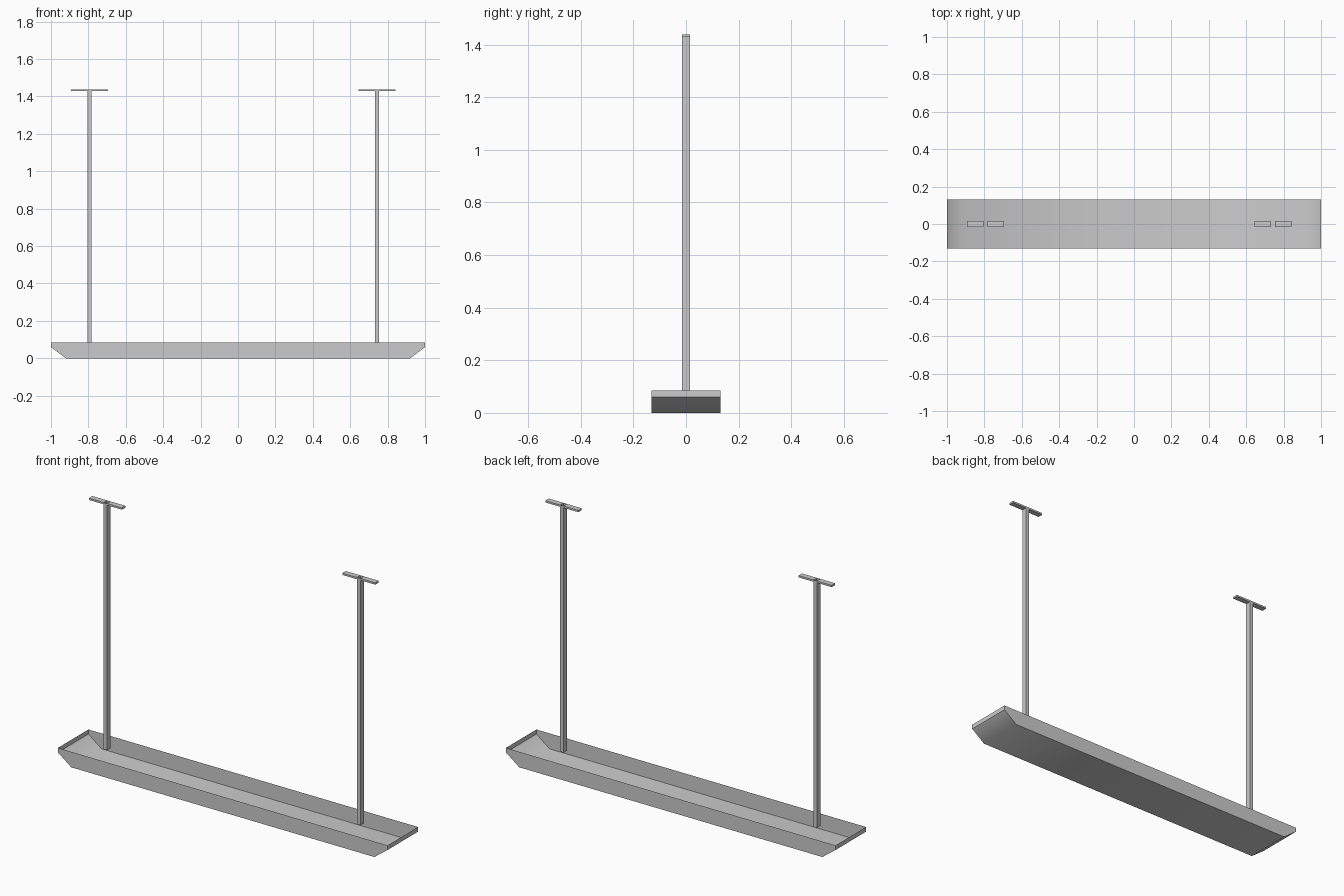
import bpy
import bmesh
import math

cube = bpy.data.objects.get("Cube")
if cube:
    bpy.data.objects.remove(cube, do_unlink=True)

grey = bpy.data.materials.new("light_grey_metal")
grey.use_nodes = True
colour = (0.6, 0.6, 0.6, 1.0)
grey.diffuse_color = colour
grey.node_tree.nodes["Principled BSDF"].inputs["Base Color"].default_value = colour


def finish(bm, name):
    bmesh.ops.recalc_face_normals(bm, faces=bm.faces)
    mesh = bpy.data.meshes.new(name)
    bm.to_mesh(mesh)
    bm.free()
    mesh.materials.append(grey)
    obj = bpy.data.objects.new(name, mesh)
    bpy.context.collection.objects.link(obj)
    return obj


def box(name, x0, x1, half_y, z0, z1, open_ends=False):
    bm = bmesh.new()
    bmesh.ops.create_cube(bm, size=1)
    for v in bm.verts:
        v.co.x = x0 if v.co.x < 0 else x1
        v.co.y = math.copysign(half_y, v.co.y)
        v.co.z = z0 if v.co.z < 0 else z1
    if open_ends:
        bm.normal_update()
        ends = [f for f in bm.faces if abs(f.normal.z) > 0.9]
        bmesh.ops.delete(bm, geom=ends, context="FACES_ONLY")
    return finish(bm, name)


# Open sheet tray: side outline swept across its width, top left open
RIM, LIP, HALF_WIDTH = 0.085, 0.06, 0.132
outline = [(-1, RIM), (-1, LIP), (-0.92, 0), (0.92, 0), (1, LIP), (1, RIM)]
bm = bmesh.new()
front = [bm.verts.new((x, -HALF_WIDTH, z)) for x, z in outline]
back = [bm.verts.new((x, HALF_WIDTH, z)) for x, z in outline]
bm.faces.new(front)
bm.faces.new(back[::-1])
for i in range(len(outline) - 1):
    bm.faces.new((front[i], back[i], back[i + 1], front[i + 1]))
tray = finish(bm, "tray")

# The sloped ends blend into the floor, other edges stay sharp
bpy.ops.object.select_all(action="DESELECT")
tray.select_set(True)
bpy.context.view_layer.objects.active = tray
bpy.ops.object.shade_smooth_by_angle(angle=math.radians(40))

# Hollow hanger posts, each with a pair of mounting plates at the top
POST, REACH, DEPTH = 0.011, 0.1, 0.015
TOP, PLATE_BASE = 1.438, 1.428
for side, x in (("right", -0.794), ("left", 0.743)):
    box(side + "_post", x - POST, x + POST, DEPTH, RIM, TOP, open_ends=True)
    box(side + "_outer_plate" if x < 0 else side + "_inner_plate",
        x - REACH, x - POST, DEPTH, PLATE_BASE, TOP)
    box(side + "_inner_plate" if x < 0 else side + "_outer_plate",
        x + POST, x + REACH, DEPTH, PLATE_BASE, TOP)
